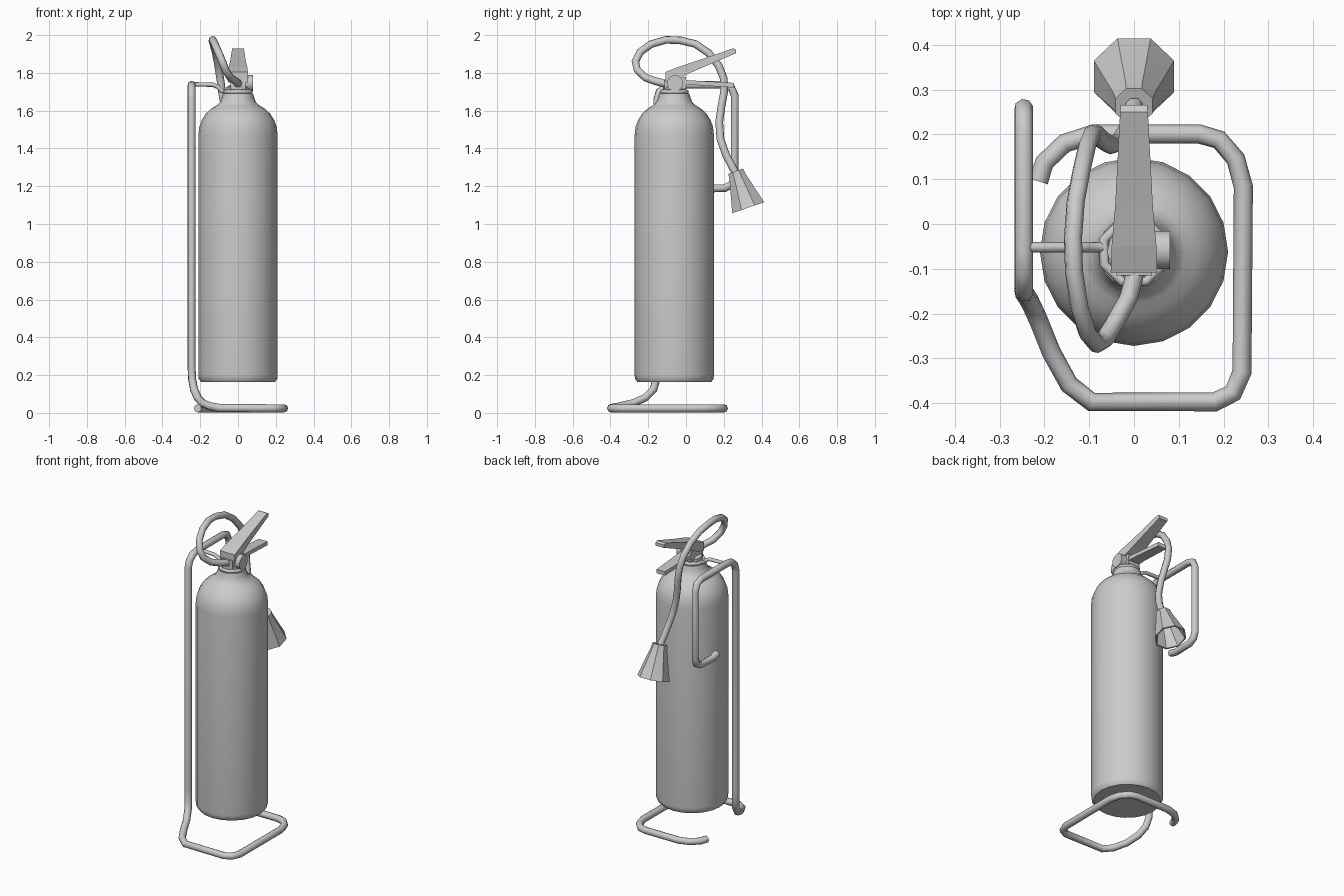
import bpy, bmesh, math
from mathutils import Vector, Matrix

if "Cube" in bpy.data.objects:
    bpy.data.objects.remove(bpy.data.objects["Cube"])

CY = -0.062  # y of the bottle axis


def smooth(obj, angle=40):
    bpy.ops.object.select_all(action='DESELECT')
    obj.select_set(True)
    bpy.context.view_layer.objects.active = obj
    bpy.ops.object.shade_smooth_by_angle(angle=math.radians(angle))


def mesh_object(name, bm, angle=None):
    bmesh.ops.recalc_face_normals(bm, faces=bm.faces)
    me = bpy.data.meshes.new(name)
    bm.to_mesh(me)
    bm.free()
    obj = bpy.data.objects.new(name, me)
    bpy.context.collection.objects.link(obj)
    if angle:
        smooth(obj, angle)
    return obj


def lathe(name, profile, sides, matrix, angle=40, closed=False):
    """Revolve (radius, height) points around local z."""
    bm = bmesh.new()
    rings = [[bm.verts.new((r * math.cos(2 * math.pi * i / sides),
                            r * math.sin(2 * math.pi * i / sides), z))
              for i in range(sides)] for r, z in profile]
    pairs = list(zip(rings, rings[1:]))
    if closed:
        pairs.append((rings[-1], rings[0]))
    for a, b in pairs:
        for i in range(sides):
            j = (i + 1) % sides
            bm.faces.new((a[i], a[j], b[j], b[i]))
    if not closed:
        bm.faces.new(rings[0])
        bm.faces.new(rings[-1])
    bm.transform(matrix)
    return mesh_object(name, bm, angle)


def tube(name, points, radius, cyclic=False):
    """Eight-sided tube along a path."""
    cu = bpy.data.curves.new(name, 'CURVE')
    cu.dimensions = '3D'
    cu.bevel_depth = radius
    cu.bevel_resolution = 2
    cu.use_fill_caps = True
    sp = cu.splines.new('POLY')
    sp.points.add(len(points) - 1)
    for p, co in zip(sp.points, points):
        p.co = (*co, 1)
    sp.use_cyclic_u = cyclic
    obj = bpy.data.objects.new(name, cu)
    bpy.context.collection.objects.link(obj)
    bpy.ops.object.select_all(action='DESELECT')
    obj.select_set(True)
    bpy.context.view_layer.objects.active = obj
    bpy.ops.object.convert(target='MESH')
    smooth(bpy.context.view_layer.objects.active, 50)


def lever(name, sections):
    """Loft of rectangles: (y, z_bottom, z_top, half_width)."""
    bm = bmesh.new()
    rings = [[bm.verts.new(c) for c in ((-w, y, z0), (w, y, z0), (w, y, z1), (-w, y, z1))]
             for y, z0, z1, w in sections]
    for a, b in zip(rings, rings[1:]):
        for i in range(4):
            j = (i + 1) % 4
            bm.faces.new((a[i], a[j], b[j], b[i]))
    bm.faces.new(rings[0])
    bm.faces.new(rings[-1])
    return mesh_object(name, bm)


axis = Matrix.Translation((0, CY, 0))

# Bottle with rounded shoulder and neck
lathe("bottle", [(0.17, 0.163), (0.195, 0.163), (0.208, 0.18), (0.21, 0.20), (0.21, 1.47),
                 (0.205, 1.515), (0.192, 1.55), (0.17, 1.585), (0.14, 1.612), (0.115, 1.627),
                 (0.097, 1.642), (0.087, 1.665), (0.08, 1.69)], 20, axis)

# Valve on the neck
lathe("valve_collar", [(0.06, 1.685), (0.06, 1.725), (0.045, 1.735)], 12, axis)
lever("valve_body", [(-0.115, 1.715, 1.765, 0.04), (0.0, 1.715, 1.78, 0.04)])
lathe("pressure_gauge", [(0.043, 0.03), (0.043, 0.08)], 14,
      Matrix.Translation((0, -0.058, 1.745)) @ Matrix.Rotation(math.pi / 2, 4, 'Y'))

# Squeeze levers
lever("upper_lever", [(-0.108, 1.75, 1.805, 0.052), (-0.05, 1.765, 1.828, 0.05),
                      (0.04, 1.808, 1.858, 0.042), (0.25, 1.898, 1.93, 0.031),
                      (0.265, 1.903, 1.923, 0.03)])
lever("lower_lever", [(-0.06, 1.735, 1.765, 0.04), (0.06, 1.735, 1.758, 0.036),
                      (0.255, 1.722, 1.747, 0.03)])

# Hose looping forward, over and down the back
tube("hose", [(0.005, -0.08, 1.74), (0, -0.12, 1.745), (-0.012, -0.165, 1.757),
              (-0.04, -0.215, 1.775), (-0.066, -0.258, 1.815), (-0.083, -0.268, 1.86),
              (-0.104, -0.243, 1.91), (-0.122, -0.185, 1.952), (-0.134, -0.105, 1.975),
              (-0.136, -0.03, 1.972), (-0.13, 0.05, 1.953), (-0.117, 0.12, 1.905),
              (-0.105, 0.172, 1.84), (-0.094, 0.2, 1.77), (-0.085, 0.202, 1.7),
              (-0.07, 0.187, 1.62), (-0.053, 0.176, 1.54), (-0.033, 0.182, 1.45),
              (-0.015, 0.212, 1.365), (0, 0.265, 1.265)], 0.0205)

# Hollow discharge horn
direction = Vector((0, 0.065, -0.19))
lathe("horn", [(0.02, 0), (0.045, 0), (0.05, 0.035), (0.097, 0.205), (0.088, 0.205),
               (0.042, 0.04), (0.02, 0.03)], 8,
      Matrix.Translation((0, 0.263, 1.28)) @ direction.to_track_quat('Z', 'Y').to_matrix().to_4x4()
      @ Matrix.Rotation(math.pi / 8, 4, 'Z'), 30, closed=True)

# Bent tube stand: floor loop, upright and hook
X = -0.246
tube("stand", [(-0.213, 0.095, 0.024), (-0.2, 0.137, 0.024), (-0.155, 0.18, 0.024),
               (-0.09, 0.201, 0.024), (0.145, 0.201, 0.024), (0.19, 0.188, 0.024),
               (0.227, 0.145, 0.024), (0.244, 0.083, 0.024), (0.241, -0.33, 0.024),
               (0.221, -0.377, 0.024), (0.18, -0.397, 0.024), (-0.095, -0.397, 0.026),
               (-0.145, -0.358, 0.034), (-0.185, -0.285, 0.05), (-0.213, -0.215, 0.08),
               (-0.233, -0.172, 0.125), (-0.243, -0.156, 0.18), (X, -0.152, 0.25),
               (X, -0.152, 1.66), (X, -0.14, 1.70), (X, -0.105, 1.73), (X, -0.06, 1.737),
               (X, 0.2, 1.737), (X, 0.24, 1.722), (X, 0.258, 1.68), (X, 0.258, 1.25),
               (X, 0.244, 1.21), (X, 0.205, 1.19), (X, 0.08, 1.187), (X, 0.04, 1.2)], 0.0215)

# Clamp ring around the neck and its arm to the stand
tube("neck_ring", [(0.072 * math.cos(math.pi * (i + 0.5) / 4),
                    CY + 0.072 * math.sin(math.pi * (i + 0.5) / 4), 1.70) for i in range(8)],
     0.011, True)
tube("support_arm", [(X, -0.052, 1.74), (-0.13, -0.052, 1.737), (-0.105, -0.052, 1.725),
                     (-0.088, -0.052, 1.705), (-0.065, -0.052, 1.70)], 0.0115)
